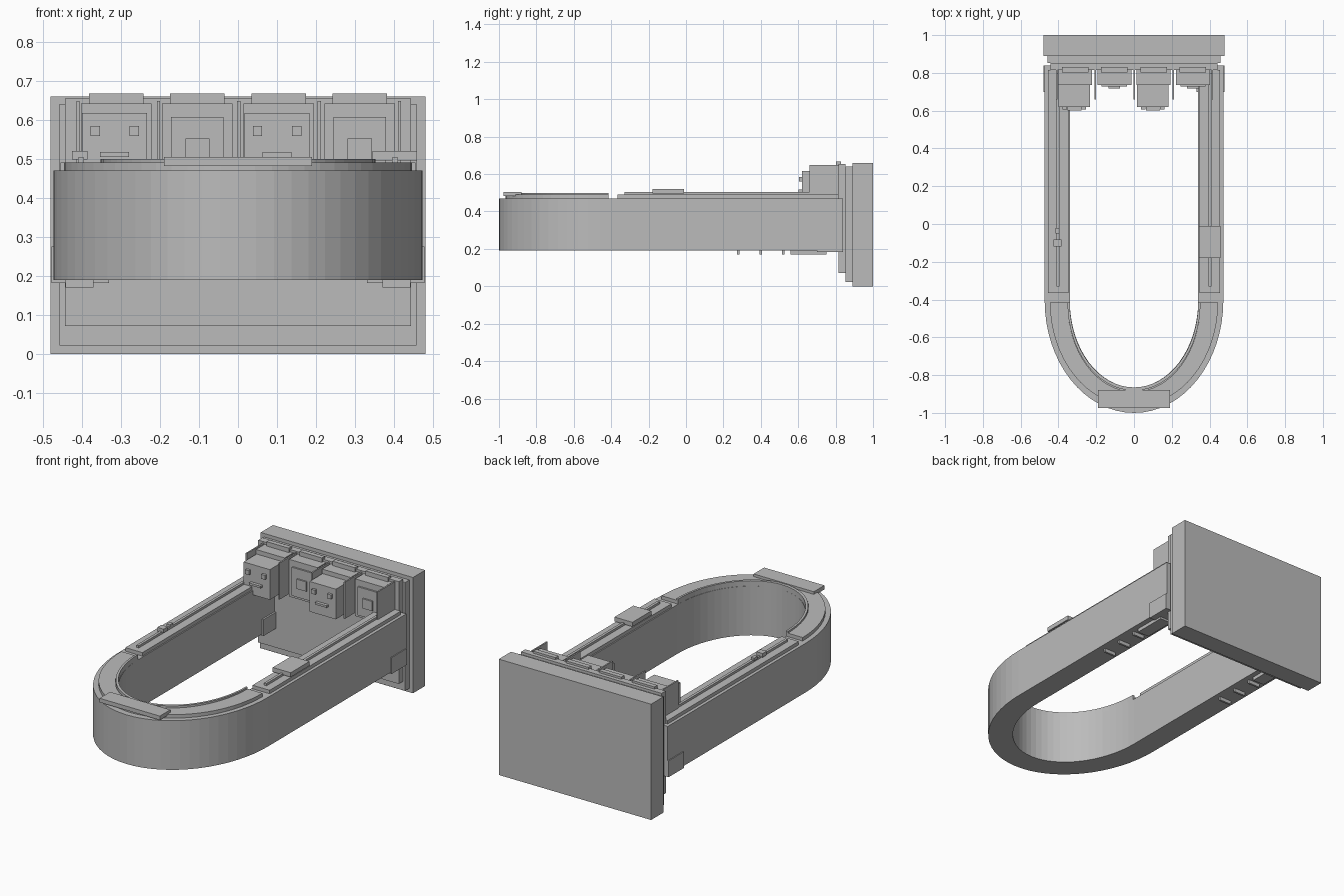
import bpy, bmesh, math

if "Cube" in bpy.data.objects:
    bpy.data.objects.remove(bpy.data.objects["Cube"])

grey = bpy.data.materials.new("plain_grey")
grey.diffuse_color = (0.5, 0.5, 0.5, 1)
grey.use_nodes = True
grey.node_tree.nodes["Principled BSDF"].inputs["Base Color"].default_value = grey.diffuse_color


def finish(name, bm):
    bmesh.ops.recalc_face_normals(bm, faces=bm.faces)
    me = bpy.data.meshes.new(name)
    bm.to_mesh(me)
    bm.free()
    me.materials.append(grey)
    ob = bpy.data.objects.new(name, me)
    bpy.context.collection.objects.link(ob)
    return ob


def box(name, x0, x1, y0, y1, z0, z1):
    bm = bmesh.new()
    bmesh.ops.create_cube(bm, size=1)
    for v in bm.verts:
        v.co.x = x0 if v.co.x < 0 else x1
        v.co.y = y0 if v.co.y < 0 else y1
        v.co.z = z0 if v.co.z < 0 else z1
    return finish(name, bm)


def pair(name, x0, x1, *rest):
    box(name + "_right", x0, x1, *rest)
    box(name + "_left", -x1, -x0, *rest)


def u_path(rx, ry, yc, back, n=32):
    """Half ellipse facing the front, with optional straight legs."""
    pts = [(-rx * math.cos(math.pi * i / n), yc - ry * math.sin(math.pi * i / n))
           for i in range(n + 1)]
    if back is not None:
        pts = [(-rx, back)] + pts + [(rx, back)]
    return pts


def u_band(name, outer, inner, yc, z0, z1, back=None):
    a, b = u_path(*outer, yc, back), u_path(*inner, yc, back)
    bm = bmesh.new()
    rings = []
    for (ax, ay), (bx, by) in zip(a, b):
        rings.append([bm.verts.new(p) for p in
                      ((ax, ay, z0), (ax, ay, z1), (bx, by, z1), (bx, by, z0))])
    for r, s in zip(rings, rings[1:]):
        for k in range(4):
            bm.faces.new((r[k], r[(k + 1) % 4], s[(k + 1) % 4], s[k]))
    bm.faces.new(rings[0])
    bm.faces.new(rings[-1])
    return finish(name, bm)


# Stepped back plate
box("back_plate", -0.48, 0.48, 0.89, 1.0, 0, 0.66)
box("middle_plate", -0.457, 0.457, 0.852, 0.89, 0.022, 0.64)
box("inner_plate", -0.443, 0.443, 0.815, 0.852, 0.072, 0.655)

# U-shaped band with raised curved trim
u_band("main_band", (0.473, 0.595), (0.34, 0.46), -0.405, 0.19, 0.47, back=0.84)
u_band("curved_trim", (0.445, 0.55), (0.352, 0.473), -0.415, 0.47, 0.49)
u_band("inner_lip", (0.352, 0.467), (0.34, 0.45), -0.415, 0.47, 0.5)
box("front_cap", -0.19, 0.19, -0.975, -0.88, 0.482, 0.505)

# Straight trims and their slim rails
pair("straight_trim", 0.347, 0.455, -0.365, 0.815, 0.47, 0.49)
pair("slim_rail", 0.395, 0.41, -0.33, 0.8, 0.49, 0.503)
box("wide_slider", 0.345, 0.458, -0.18, -0.01, 0.495, 0.52)
box("small_slider", -0.425, -0.385, -0.12, -0.083, 0.498, 0.52)
box("slider_knob", -0.415, -0.395, -0.05, -0.02, 0.498, 0.515)

# Brackets and underside slats
pair("wall_bracket", 0.33, 0.478, 0.70, 0.84, 0.182, 0.275)
pair("under_block", 0.37, 0.442, 0.56, 0.75, 0.17, 0.19)
for i, y in enumerate((0.28, 0.40, 0.52)):
    pair(f"under_slat_{i + 1}", 0.37, 0.442, y - 0.006, y + 0.006, 0.17, 0.19)

# Bay dividers
for i in range(5):
    x = -0.41 + 0.206 * i
    box(f"bay_divider_{i + 1}", x - 0.004, x + 0.004, 0.66, 0.82, 0.44, 0.648)

# Four bays, alternating between faces and flat panels
for i in range(4):
    c = -0.312 + 0.208 * i
    box(f"bay_box_{i + 1}", c - 0.09, c + 0.09, 0.737, 0.82, 0.43, 0.642)
    box(f"bay_lid_{i + 1}", c - 0.07, c + 0.07, 0.803, 0.83, 0.642, 0.667)
    if i % 2 == 0:
        c -= 0.004
        box(f"face_block_{i + 1}", c - 0.083, c + 0.083, 0.62, 0.737, 0.445, 0.617)
        for side, s in (("left", -1), ("right", 1)):
            e = c + s * 0.05
            box(f"eye_{side}_{i + 1}", e - 0.012, e + 0.012, 0.605, 0.62, 0.559, 0.584)
        box(f"mouth_{i + 1}", c - 0.037, c + 0.037, 0.602, 0.62, 0.505, 0.517)
    else:
        box(f"flat_panel_{i + 1}", c - 0.067, c + 0.067, 0.727, 0.737, 0.445, 0.607)
        box(f"panel_button_{i + 1}", c - 0.031, c + 0.031, 0.718, 0.727, 0.497, 0.552)
